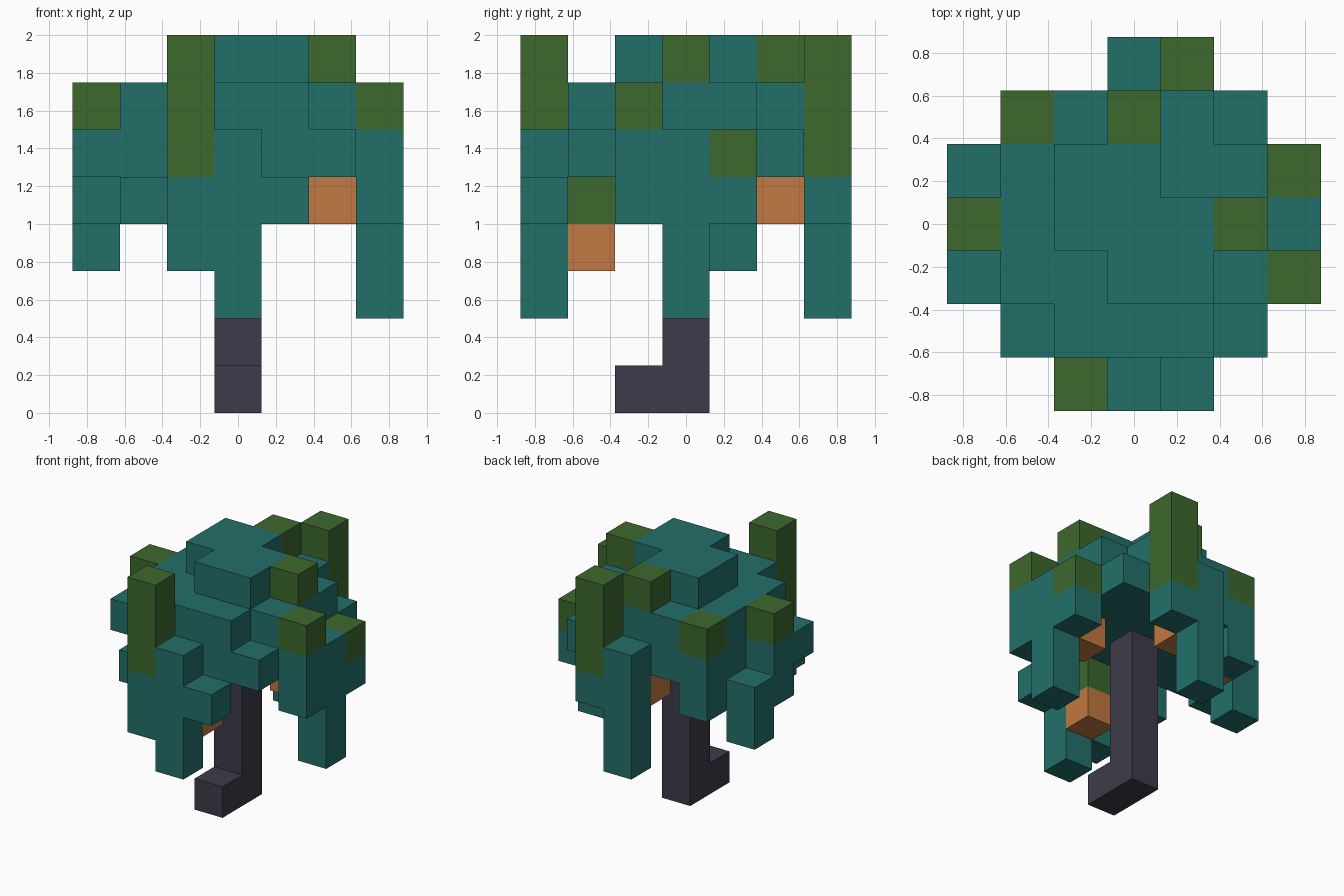
import bpy
import bmesh
import math
from mathutils import Vector

CELL = 0.25

if "Cube" in bpy.data.objects:
    bpy.data.objects.remove(bpy.data.objects["Cube"], do_unlink=True)


def material(name, rgb):
    mat = bpy.data.materials.new(name)
    mat.use_nodes = True
    mat.diffuse_color = (*rgb, 1)
    mat.node_tree.nodes["Principled BSDF"].inputs["Base Color"].default_value = (*rgb, 1)
    return mat


MATERIALS = {
    "leaf": material("teal_leaf", (0.016, 0.159, 0.144)),
    "moss": material("moss_green", (0.045, 0.138, 0.026)),
    "fruit": material("orange_fruit", (0.533, 0.188, 0.053)),
    "bark": material("dark_bark", (0.047, 0.044, 0.067)),
}
COLOURS = list(MATERIALS)

# Every block of the tree: (column, row, level) -> (part name, colour)
blocks = {}


def stack(part, colour, x, y, low, high):
    """Fill one upright run of blocks."""
    for z in range(low, high + 1):
        blocks[x, y, z] = (part, colour)


# Canopy: two wide layers with missing corners, and a smaller crown
for x in range(-2, 3):
    for y in range(-2, 3):
        if (x, y) != (-2, -2):
            stack("canopy", "leaf", x, y, 5, 5)
            if abs(x * y) < 4 or x < 0:
                stack("canopy", "leaf", x, y, 6, 6)
for y, left, right in ((-1, 0, 1), (0, -1, 1), (1, -1, 0)):
    for x in range(left, right + 1):
        stack("crown", "leaf", x, y, 7, 7)

# Moss tufts on the canopy
stack("moss_tuft_left", "moss", 2, 0, 7, 7)
stack("moss_tuft_back", "moss", 0, 2, 7, 7)

# Hanging strands: name, column, row, lowest leaf, highest leaf, moss blocks on top
STRANDS = (
    ("front_right", -1, -3, 3, 4, 3),
    ("front_middle", 0, -3, 2, 5, 0),
    ("front_left", 1, -3, 4, 4, 0),
    ("left_front", 3, -1, 4, 5, 1),
    ("left_middle", 3, 0, 2, 5, 0),
    ("left_back", 3, 1, 4, 4, 1),
    ("back_left", 1, 3, 4, 4, 3),
    ("back_middle", 0, 3, 2, 5, 0),
    ("back_right_corner", -2, 2, 4, 5, 1),
    ("right_back", -3, 1, 3, 4, 0),
    ("right_middle", -3, 0, 4, 5, 1),
    ("right_front", -3, -1, 5, 5, 0),
    ("front_right_corner", -2, -2, 4, 4, 0),
)
for name, x, y, low, high, moss in STRANDS:
    stack(name + "_strand", "leaf", x, y, low, high)
    stack(name + "_strand", "moss", x, y, high + 1, high + moss)

# Fruits under the canopy, one on a mossy stem
stack("fruit_left", "fruit", 2, 0, 4, 4)
stack("fruit_back", "fruit", 0, 2, 4, 4)
stack("fruit_right", "fruit", -2, 1, 4, 4)
stack("fruit_front", "fruit", 0, -2, 3, 3)
stack("fruit_front_stem", "moss", 0, -2, 4, 4)

# Trunk with a root toward the front
stack("trunk", "bark", 0, 0, 0, 5)
stack("trunk", "bark", 0, -1, 0, 0)

DIRECTIONS = [Vector(d) for d in ((1, 0, 0), (-1, 0, 0), (0, 1, 0),
                                  (0, -1, 0), (0, 0, 1), (0, 0, -1))]


def build_part(part):
    """Make one mesh from the exposed sides of the part's blocks."""
    bm = bmesh.new()
    for cell, (owner, colour) in blocks.items():
        if owner != part:
            continue
        centre = Vector(cell) + Vector((0, 0, 0.5))
        for d in DIRECTIONS:
            if tuple(int(c) for c in Vector(cell) + d) in blocks:
                continue
            u = Vector((d.y, d.z, d.x))
            v = d.cross(u)
            mid = centre + d / 2
            corners = [mid + (u * a + v * b) / 2
                       for a, b in ((-1, -1), (1, -1), (1, 1), (-1, 1))]
            face = bm.faces.new([bm.verts.new(c * CELL) for c in corners])
            face.material_index = COLOURS.index(colour)
    bmesh.ops.remove_doubles(bm, verts=bm.verts[:], dist=CELL / 100)
    # Merge flat areas of one colour
    bmesh.ops.dissolve_limit(bm, angle_limit=math.radians(1), verts=bm.verts[:],
                             edges=bm.edges[:], delimit={"MATERIAL"})
    mesh = bpy.data.meshes.new(part)
    for colour in COLOURS:
        mesh.materials.append(MATERIALS[colour])
    bm.to_mesh(mesh)
    bm.free()
    bpy.context.collection.objects.link(bpy.data.objects.new(part, mesh))


# The corner block of the canopy is topped with moss by its strand
for part in dict.fromkeys(owner for owner, _ in blocks.values()):
    build_part(part)
